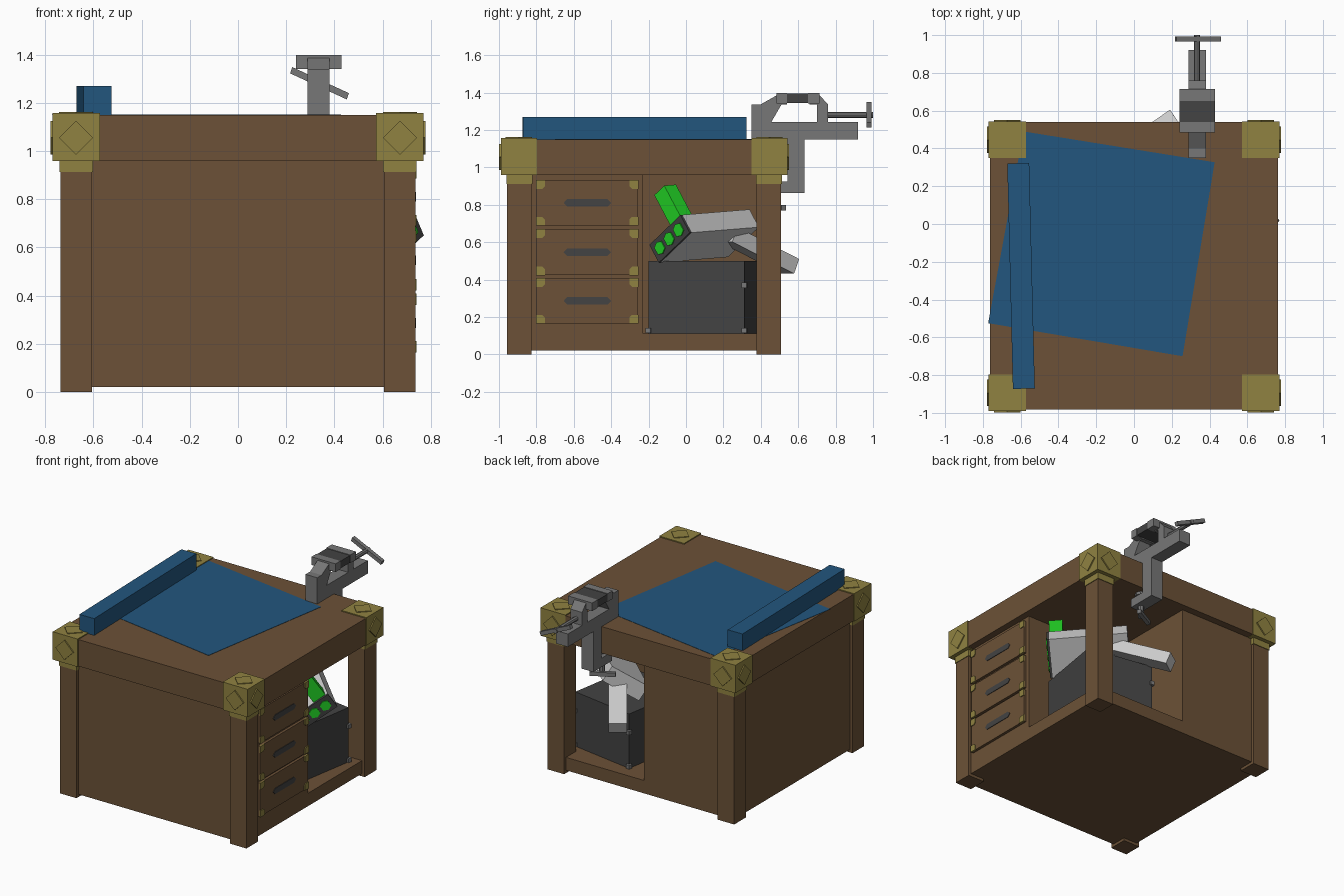
import bpy, bmesh, math
from mathutils import Vector as V

if "Cube" in bpy.data.objects:
    bpy.data.objects.remove(bpy.data.objects["Cube"])


def mat(name, r, g, b):
    m = bpy.data.materials.new(name)
    m.diffuse_color = (r, g, b, 1)
    m.use_nodes = True
    m.node_tree.nodes["Principled BSDF"].inputs["Base Color"].default_value = m.diffuse_color
    return m


WOOD = mat("brown_wood", .149, .083, .038)
BRASS = mat("brass", .28, .225, .053)
BLUE = mat("blue_paper", .016, .093, .209)
DARK = mat("dark_grey", .056, .056, .056)
STEEL = mat("steel_grey", .185, .185, .185)
PALE = mat("pale_grey", .60, .60, .60)
GREEN = mat("bright_green", .017, .70, .02)


def finish(name, bm, m):
    bmesh.ops.recalc_face_normals(bm, faces=bm.faces[:])
    me = bpy.data.meshes.new(name)
    bm.to_mesh(me)
    bm.free()
    me.materials.append(m)
    o = bpy.data.objects.new(name, me)
    bpy.context.collection.objects.link(o)
    return o


def prism(name, pts, vec, m):
    """Extrude a flat outline of 3D points along vec."""
    bm = bmesh.new()
    f = bm.faces.new([bm.verts.new(p) for p in pts])
    r = bmesh.ops.extrude_face_region(bm, geom=[f])
    bmesh.ops.translate(bm, vec=V(vec), verts=[e for e in r["geom"] if isinstance(e, bmesh.types.BMVert)])
    return finish(name, bm, m)


def block(name, o, a, b, c, m):
    """Box from a corner and three edge vectors."""
    o, a, b = V(o), V(a), V(b)
    return prism(name, [o, o + a, o + a + b, o + b], c, m)


def box(name, x0, x1, y0, y1, z0, z1, m):
    return block(name, (x0, y0, z0), (x1 - x0, 0, 0), (0, y1 - y0, 0), (0, 0, z1 - z0), m)


def rod(name, p, q, r, m, n=8):
    p, q = V(p), V(q)
    d = q - p
    u = d.orthogonal().normalized() * r
    w = d.normalized().cross(u)
    pts = [p + u * math.cos(2 * math.pi * i / n) + w * math.sin(2 * math.pi * i / n) for i in range(n)]
    return prism(name, pts, d, m)


def diamond(name, c, n, m, s=.07, h=.012):
    """Raised diamond plate on a face with normal n."""
    c, n = V(c), V(n)
    u = V((0, 0, 1)) if abs(n.z) < .5 else V((1, 0, 0))
    w = n.cross(u)
    c = c - n * .005
    return prism(name, [c + u * s, c + w * s, c - u * s, c - w * s], n * (h + .005), m)


CY = -.224
TOP = 1.15

# Table top and cabinet body, with an open corner bay
box("table_top", -.763, .763, CY - .757, CY + .763, .96, TOP, WOOD)
box("base_slab", -.715, .715, -.935, .487, .02, .112, WOOD)
box("drawer_cabinet", -.715, .715, -.935, -.23, .10, .965, WOOD)
box("back_cabinet", -.715, -.01, -.24, .487, .10, .965, WOOD)

# Legs and brass corners
for sx in (-1, 1):
    for sy in (-1, 1):
        def span(a, b, c=0):
            return sorted((a, b)) if c is None else sorted((c + a, c + b))
        lx, ly = span(sx * .606, sx * .736), span(sy * .601, sy * .732, CY)
        box("leg", *lx, *ly, 0, .965, WOOD)
        bx, by = span(sx * .573, sx * .769), span(sy * .573, sy * .766, CY)
        box("brass_corner", *bx, *by, .958, 1.157, BRASS)
        tx, ty = span(sx * .602, sx * .741), span(sy * .597, sy * .737, CY)
        box("brass_leg_sleeve", *tx, *ty, .912, .96, BRASS)
        cx, cyy = sx * .672, CY + sy * .67
        diamond("corner_stud", (sx * .769, cyy, 1.055), (sx, 0, 0), BRASS, h=.008)
        diamond("corner_stud", (cx, CY + sy * .766, 1.055), (0, sy, 0), BRASS, h=.009)
        diamond("corner_stud", (cx, cyy, 1.157), (0, 0, 1), BRASS, h=.005)

# Drawers with corner plates and handles
for z0, z1 in ((.166, .406), (.424, .668), (.69, .93)):
    y0, y1 = -.80, -.257
    box("drawer_front", .70, .734, y0, y1, z0, z1, WOOD)
    for yc, dy in ((y0, 1), (y1, -1)):
        for zc, dz in ((z0, 1), (z1, -1)):
            pts = [(.73, yc + dy * a, zc + dz * b) for a, b in
                   ((-.002, -.002), (.045, -.002), (.045, .032), (.032, .045), (-.002, .045))]
            prism("drawer_corner", pts, (.010, 0, 0), BRASS)
    zm = (z0 + z1) / 2
    grip = [(-.654, 0), (-.635, -.02), (-.42, -.02), (-.40, 0), (-.42, .02), (-.635, .02)]
    prism("drawer_handle", [(.73, y, zm + z) for y, z in grip], (.008, 0, 0), DARK)

# Paper sheet and folded roll on the table
prism("paper_sheet", [(.257, -.70, TOP), (.427, .327, TOP), (-.585, .49, TOP), (-.772, -.525, TOP)],
      (0, 0, .002), BLUE)
roll = box("paper_roll", -.058, .058, -.597, .597, 0, .12, BLUE)
roll.location = (-.598, -.275, TOP)
roll.rotation_euler.z = .025

# Dark storage crate in the bay
P1, A, B = V((.655, .312, .112)), V((-.48, .08, 0)), V((-.085, -.512, 0))
block("crate", P1, A, B, (0, 0, .388), DARK)
for s, t in ((0, 0), (1, 0), (0, 1), (1, 1)):
    p = P1 + A * s + B * t
    for z in (.128, .37):
        if z > .2 and t:
            continue
        o = box("crate_stud", -.014, .014, -.014, .014, -.014, .014, STEEL)
        o.location = (p.x, p.y, z)
        o.rotation_euler.z = math.atan2(A.y, A.x)

# Tilted device lying on the crate
E, W, T, L = V((.56, -.196, .585)), V((.171, .166, .16)), V((.04, .05, -.095)), V((-.386, .37, .03))
block("device_body", E + L * .03, W, T, L * .97, PALE)
block("device_end_cap", E, W, T, L * .03, DARK)
for k in (.2, .5, .8):
    c = E + W * k + T * .5
    u, v = W * .11, T * .32
    prism("device_light", [c - u - v * .6, c - v, c + u - v * .6, c + u + v * .6, c + v, c - u + v * .6],
          L * -.012, GREEN)
block("device_cartridge", E + W * .62 + L * .03 + T * .2, W * .32, L * .17, T * -1.95, GREEN)

# Pale grip hanging out behind the device
d = V((-.23, .33, -.17))
u = V((.1, .07, 0))
n = d.cross(u).normalized() * .085
if n.z < 0:
    n = -n
tip = V((.19, .605, .51))
block("device_grip", tip, -u, -n, -d, PALE)


# Bench vise on the back edge
def vise(name, prof, x0, x1, m=STEEL):
    prism(name, [(x0, y, z) for y, z in prof], (x1 - x0, 0, 0), m)


X0, X1 = .288, .38
vise("vise_fixed_jaw_arm", [(.35, TOP), (.35, 1.337), (.40, 1.337), (.485, 1.385), (.54, 1.385),
                            (.54, 1.335), (.51, 1.335), (.455, 1.24), (.455, TOP)], X0, X1)
box("vise_slide", X0, X1, .45, .92, TOP, 1.242, STEEL)
vise("vise_moving_jaw_arm", [(.66, 1.385), (.715, 1.385), (.76, 1.335), (.76, 1.24), (.70, 1.24),
                             (.70, 1.335), (.66, 1.335)], X0, X1)
box("vise_front_jaw", .24, .43, .485, .54, 1.34, 1.398, STEEL)
box("vise_back_jaw", .24, .43, .652, .715, 1.34, 1.398, STEEL)
box("vise_jaw_liner", .242, .428, .54, .652, 1.343, 1.394, DARK)
rod("vise_screw", (.334, .74, 1.28), (.334, 1.0, 1.28), .016, STEEL)
block("vise_handle", (.216, .965, 1.322), (.235, 0, -.108), (.009, 0, .026), (0, .028, 0), STEEL)

# Clamp holding the vise under the table edge
box("clamp_column", X0, X1, .542, .634, .862, TOP + .01, STEEL)
box("clamp_arm", X0, X1, .42, .60, .862, .925, STEEL)
rod("clamp_screw", (.334, .47, .78), (.334, .47, .955), .02, STEEL)
rod("clamp_pad", (.334, .47, .94), (.334, .47, .962), .04, STEEL)
block("clamp_handle", (.25, .43, .77), (.15, .08, 0), (-.012, .024, 0), (0, 0, .028), STEEL)
